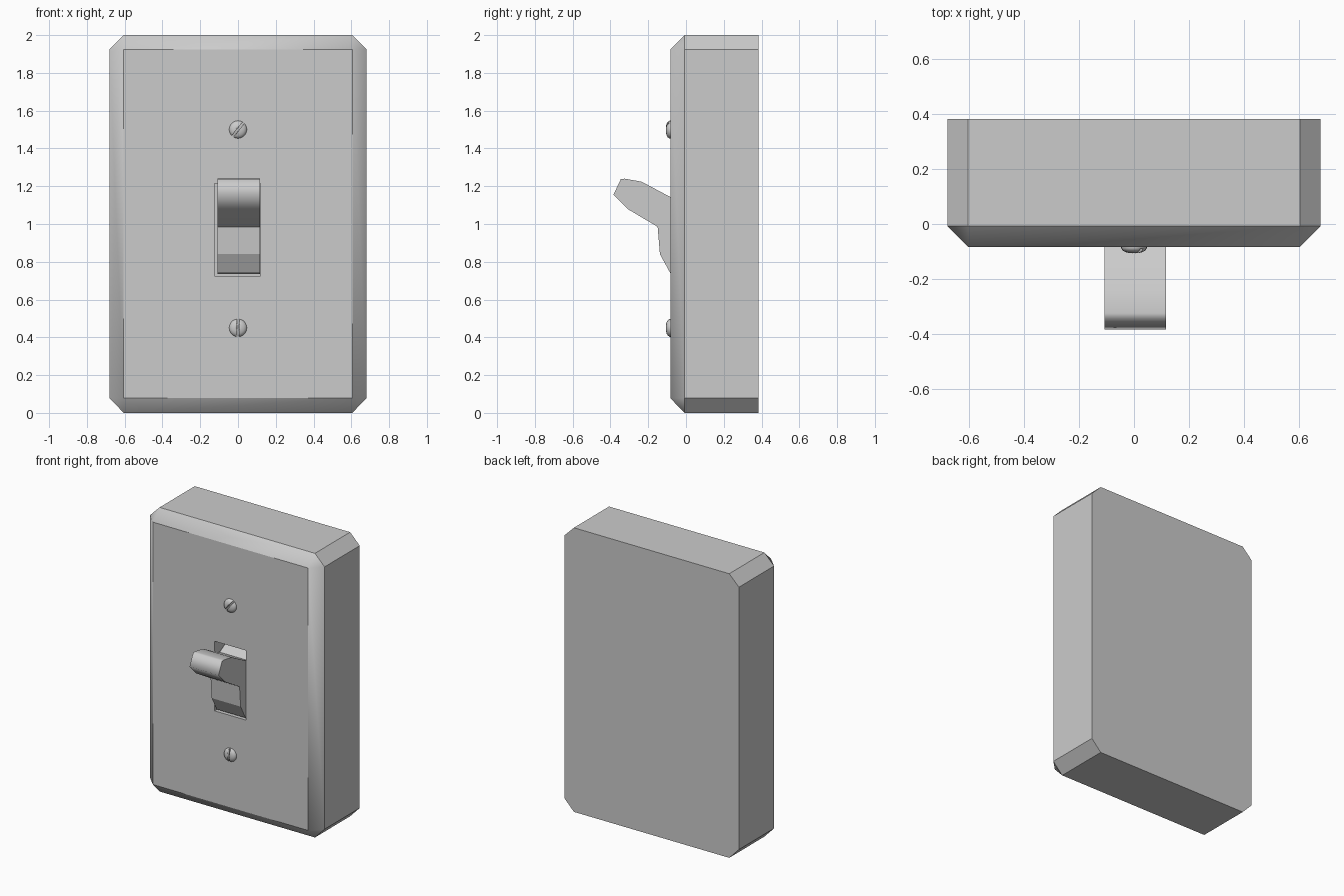
import bpy, bmesh, math
from mathutils import Matrix

if "Cube" in bpy.data.objects:
    bpy.data.objects.remove(bpy.data.objects["Cube"])


def make_object(name, bm, angle, extra_sharp=None):
    bmesh.ops.recalc_face_normals(bm, faces=bm.faces)
    me = bpy.data.meshes.new(name)
    bm.to_mesh(me)
    bm.free()
    ob = bpy.data.objects.new(name, me)
    bpy.context.collection.objects.link(ob)
    bpy.ops.object.select_all(action='DESELECT')
    ob.select_set(True)
    bpy.context.view_layer.objects.active = ob
    bpy.ops.object.shade_smooth_by_angle(angle=math.radians(angle))
    if extra_sharp:
        for e in me.edges:
            a, b = (me.vertices[i].co for i in e.vertices)
            if extra_sharp(a, b):
                e.use_edge_sharp = True
    return ob


def ring(bm, points, y):
    return [bm.verts.new((x, y, z)) for x, z in points]


def bridge(bm, a, b):
    n = len(a)
    for i in range(n):
        j = (i + 1) % n
        bm.faces.new((a[i], a[j], b[j], b[i]))


def rect(x0, x1, z0, z1):
    return [(x0, z0), (x1, z0), (x1, z1), (x0, z1)]


# Wall plate: octagonal box, bevelled front, recessed switch opening
W, X, Z0, Z1, SHOULDER, FRONT = 0.68, 0.605, 0.078, 1.925, -0.008, -0.083
outline = [(-W, Z0), (-X, 0), (X, 0), (W, Z0), (W, Z1), (X, 2), (-X, 2), (-W, Z1)]
bm = bmesh.new()
back = ring(bm, outline, 0.383)
edge = ring(bm, outline, SHOULDER)
face = ring(bm, rect(-X, X, Z0, Z1), FRONT)
hole = rect(-0.125, 0.119, 0.725, 1.215)
rim, floor = ring(bm, hole, FRONT), ring(bm, hole, 0.06)
bm.faces.new(back)
bridge(bm, back, edge)
for i in range(4):
    j = (i + 1) % 4
    bm.faces.new((edge[2 * i], edge[2 * i + 1], face[i]))
    bm.faces.new((edge[2 * i + 1], edge[2 * j], face[j], face[i]))
bridge(bm, face, rim)
bridge(bm, rim, floor)
bm.faces.new(floor)
make_object("wall_plate", bm, 40,
            lambda a, b: abs(a.y - SHOULDER) < 1e-4 and abs(b.y - SHOULDER) < 1e-4)

# Toggle: side profile (y, z) extruded along x
profile = [(0.05, 0.735), (-0.083, 0.74), (-0.138, 0.84), (-0.15, 0.985),
           (-0.31, 1.08), (-0.384, 1.155), (-0.345, 1.238), (-0.325, 1.24),
           (-0.235, 1.224), (-0.083, 1.143), (-0.05, 1.13), (0.05, 1.19)]
bm = bmesh.new()
left = [bm.verts.new((-0.108, y, z)) for y, z in profile]
right = [bm.verts.new((0.117, y, z)) for y, z in profile]
bridge(bm, left, right)
bm.faces.new(left)
bm.faces.new(right)
make_object("toggle", bm, 75,
            lambda a, b: abs(a.x - b.x) > 0.1 and a.y > -0.16)

# Screws: domed heads with a cut slot
dome = [(0.047, -0.078), (0.047, -0.088), (0.042, -0.096), (0.032, -0.102),
        (0.018, -0.106), (0, -0.107)]
for name, z, tilt in (("upper_screw", 1.5, 52), ("lower_screw", 0.45, 88)):
    bm = bmesh.new()
    verts = [bm.verts.new((r, y, 0)) for r, y in dome]
    edges = [bm.edges.new(p) for p in zip(verts, verts[1:])]
    bmesh.ops.spin(bm, geom=verts + edges, cent=(0, 0, 0), axis=(0, 1, 0),
                   angle=2 * math.pi, steps=20)
    bmesh.ops.remove_doubles(bm, verts=bm.verts, dist=1e-4)
    bmesh.ops.holes_fill(bm, edges=[e for e in bm.edges if e.is_boundary])
    place = Matrix.Translation((0, 0, z))
    screw = make_object(name, bm, 40)
    screw.matrix_world = place

    bm = bmesh.new()
    bmesh.ops.create_cube(bm, size=1, matrix=Matrix.Diagonal((0.14, 0.04, 0.012, 1)))
    cutter = make_object(name + "_slot_cutter", bm, 30)
    cutter.matrix_world = (place @ Matrix.Translation((0, -0.109, 0))
                           @ Matrix.Rotation(-math.radians(tilt), 4, 'Y'))
    cutter.hide_render = True
    cutter.display_type = 'WIRE'
    mod = screw.modifiers.new("slot", 'BOOLEAN')
    mod.operation = 'DIFFERENCE'
    mod.solver = 'EXACT'
    mod.object = cutter
